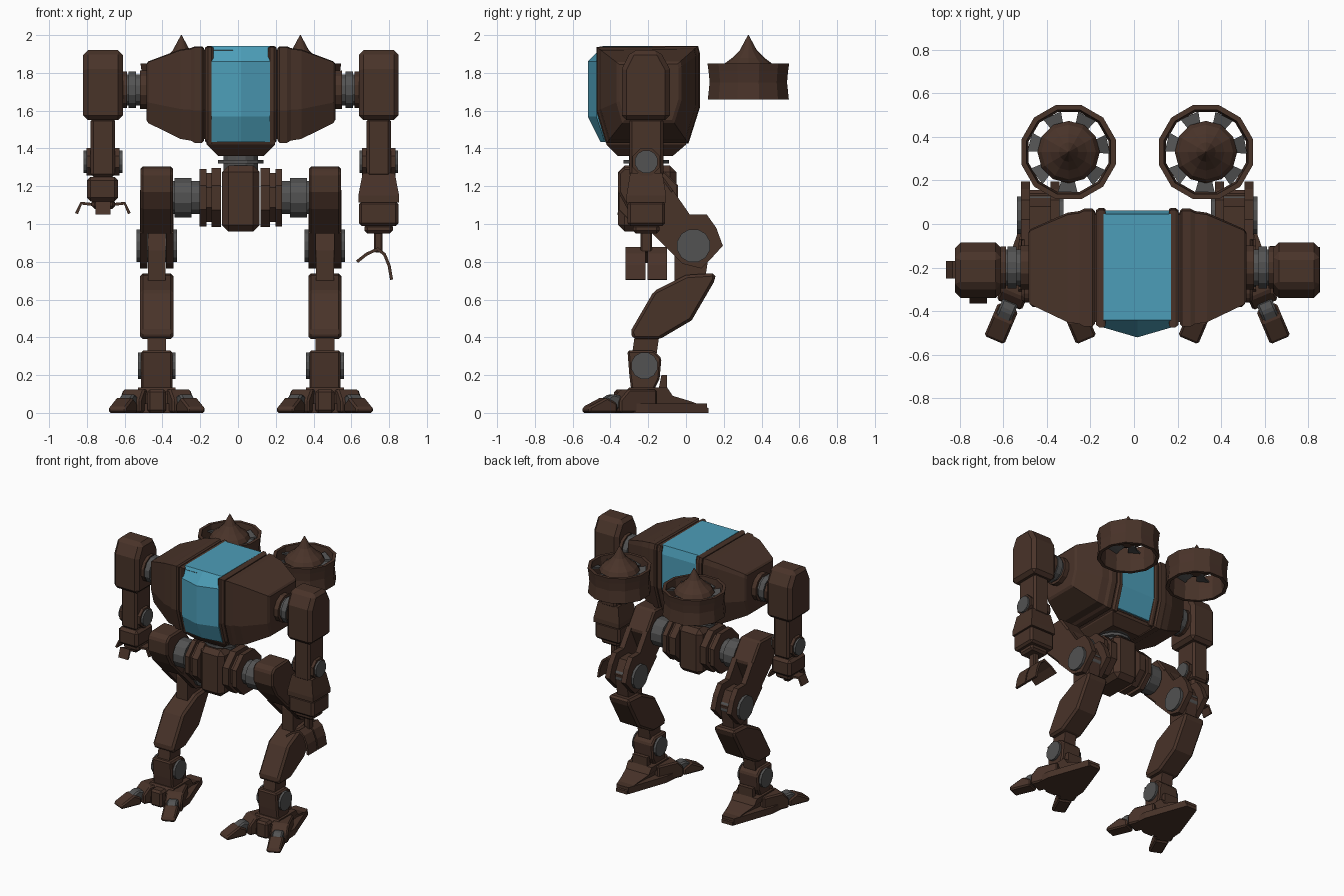
import bpy, bmesh, math
from mathutils import Matrix, Vector

if "Cube" in bpy.data.objects:
    bpy.data.objects.remove(bpy.data.objects["Cube"])

C = 0.015  # centre line of the body


def material(name, rgb):
    m = bpy.data.materials.new(name)
    m.diffuse_color = (*rgb, 1)
    m.use_nodes = True
    m.node_tree.nodes["Principled BSDF"].inputs["Base Color"].default_value = m.diffuse_color
    return m


BROWN = material("dark brown armour", (0.066, 0.033, 0.022))
GREY = material("joint grey", (0.085, 0.085, 0.085))
CYAN = material("canopy cyan", (0.073, 0.34, 0.48))


def finish(name, bm, mat, bevel=0):
    bmesh.ops.recalc_face_normals(bm, faces=bm.faces)
    me = bpy.data.meshes.new(name)
    bm.to_mesh(me)
    bm.free()
    me.materials.append(mat)
    ob = bpy.data.objects.new(name, me)
    bpy.context.collection.objects.link(ob)
    if bevel:
        b = ob.modifiers.new("chamfer", 'BEVEL')
        b.width, b.segments, b.limit_method = bevel, 1, 'ANGLE'
    return ob


def loft(name, rings, mat, bevel=0, closed=False):
    """Skin a list of equal rings of points; cap the ends unless closed."""
    bm = bmesh.new()
    vs = [[bm.verts.new(p) for p in r] for r in rings]
    n = len(vs[0])
    pairs = list(zip(vs, vs[1:])) + ([(vs[-1], vs[0])] if closed else [])
    for a, b in pairs:
        for i in range(n):
            bm.faces.new((a[i], a[(i + 1) % n], b[(i + 1) % n], b[i]))
    if not closed:
        bm.faces.new(vs[0])
        bm.faces.new(vs[-1])
    return finish(name, bm, mat, bevel)


def prism(name, pts, x, w, mat=BROWN, bevel=0):
    """Side profile (y, z) extruded to width w about x."""
    return loft(name, [[(x + e * w / 2, y, z) for y, z in pts] for e in (-1, 1)], mat, bevel)


def box(name, x0, x1, y0, y1, z0, z1, mat=BROWN, bevel=0.015):
    return prism(name, [(y0, z0), (y1, z0), (y1, z1), (y0, z1)], (x0 + x1) / 2, abs(x1 - x0), mat, bevel)


def disc(name, x, y, z, r, w, axis='X', mat=GREY, n=12):
    bm = bmesh.new()
    rot = Matrix.Rotation(math.pi / 2, 4, 'Y') if axis == 'X' else Matrix()
    spin = Matrix.Rotation(math.pi / n, 4, 'Z')
    bmesh.ops.create_cone(bm, cap_ends=True, segments=n, radius1=r, radius2=r, depth=w,
                          matrix=Matrix.Translation((x, y, z)) @ rot @ spin)
    return finish(name, bm, mat)


def strip(name, pts, y0, y1, t=0.016):
    """Bent plate following an (x, z) path between y0 and y1."""
    rings = []
    for i, p in enumerate(pts):
        d = Vector(pts[min(i + 1, len(pts) - 1)]) - Vector(pts[max(i - 1, 0)])
        nx, nz = -d.y / d.length * t / 2, d.x / d.length * t / 2
        rings.append([(p[0] + e * nx, y, p[1] + e * nz) for e, y in ((1, y0), (1, y1), (-1, y1), (-1, y0))])
    return loft(name, rings, BROWN)


# hull: one side profile reused for frames and pods
HULL = [(-0.48, 1.935), (0.05, 1.94), (0.06, 1.90), (0.06, 1.62), (0.0, 1.43), (-0.43, 1.43), (-0.48, 1.6)]


def hull(s, x):
    return [(x, -0.19 + (y + 0.2) * s, 1.72 + (z - 1.72) * s) for y, z in HULL]


def canopy_ring(dx, bulge):
    pts = [(-0.44, 1.943), (0.045, 1.943), (0.063, 1.88), (0.063, 1.62), (0.01, 1.46), (-0.2, 1.44),
           (-0.43 - bulge / 2, 1.435), (-0.475 - bulge, 1.57), (-0.475 - bulge, 1.86)]
    return [(C + dx, y, z) for y, z in pts]


loft("canopy", [canopy_ring(-0.155, 0), canopy_ring(0, 0.045), canopy_ring(0.155, 0)], CYAN)
loft("belly", [[(C + sx * w, y, z) for sx, y in ((-1, y0), (1, y0), (1, y1), (-1, y1))]
               for w, y0, y1, z in ((0.185, -0.43, 0.0, 1.445), (0.18, -0.42, 0.0, 1.42), (0.12, -0.36, -0.07, 1.36))], BROWN)
loft("hull_core", [hull(0.93, C - 0.21), hull(0.93, C + 0.21)], BROWN)

# waist and pelvis
disc("waist_upper", C, -0.21, 1.375, 0.12, 0.03, 'Z')
disc("waist_core", C, -0.21, 1.33, 0.095, 0.12, 'Z')
disc("waist_lower", C, -0.21, 1.33, 0.125, 0.02, 'Z')
box("pelvis", C - 0.1, C + 0.1, -0.36, -0.05, 0.96, 1.31, bevel=0.035)

FOOT = [(-0.33, 0.0), (-0.33, 0.10), (-0.30, 0.135), (-0.10, 0.135), (-0.07, 0.09), (0.03, 0.06), (0.12, 0.025), (0.12, 0.0)]
THIGH = [(-0.36, 1.27), (-0.33, 1.30), (-0.16, 1.305), (-0.06, 1.165), (-0.17, 0.94), (-0.31, 1.08), (-0.36, 1.17)]
CHEEK = [(-0.07, 1.18), (0.02, 1.05), (0.11, 1.05), (0.16, 0.98), (0.195, 0.885), (0.145, 0.83), (0.08, 0.765),
         (-0.02, 0.79), (-0.18, 0.95)]
SHIN = [(-0.17, 0.645), (0.0, 0.73), (0.155, 0.74), (0.155, 0.705), (0.03, 0.49), (-0.14, 0.39), (-0.28, 0.39), (-0.295, 0.43)]
ARM = [(-0.34, 1.55), (-0.085, 1.55), (-0.085, 1.82), (-0.14, 1.92), (-0.29, 1.92), (-0.34, 1.82)]

for s, side in ((-1, "left"), (1, "right")):
    def X(d):
        return C + s * d

    # hull frame and tapered shoulder pod
    loft(f"{side}_canopy_frame", [hull(k, X(d)) for k, d in ((0.99, 0.145), (1.015, 0.155), (1.015, 0.175), (0.97, 0.19))], BROWN)
    loft(f"{side}_pod", [hull(k, X(d)) for k, d in
                         ((0.96, 0.195), (1.0, 0.205), (1.0, 0.245), (0.96, 0.265), (0.93, 0.32), (0.64, 0.49), (0.58, 0.5))], BROWN)

    # shoulder joint
    disc(f"{side}_shoulder_axle", X(0.57), -0.2, 1.71, 0.085, 0.16)
    disc(f"{side}_shoulder_collar", X(0.515), -0.2, 1.71, 0.105, 0.04, mat=BROWN)
    disc(f"{side}_shoulder_ring", X(0.575), -0.2, 1.71, 0.1, 0.04)
    disc(f"{side}_shoulder_cap", X(0.615), -0.2, 1.71, 0.1, 0.025, mat=BROWN)

    # arm
    prism(f"{side}_upper_arm", ARM, X(0.73), 0.21, bevel=0.025)
    box(f"{side}_elbow_strut", X(0.665), X(0.795), -0.30, -0.12, 1.25, 1.56)
    disc(f"{side}_elbow_joint", X(0.73), -0.21, 1.33, 0.062, 0.205)
    disc(f"{side}_elbow_mount", X(0.73), -0.21, 1.33, 0.078, 0.175, mat=BROWN, n=8)

    # hip
    for d, w, r in ((0.13, 0.05, 0.17), (0.17, 0.03, 0.14), (0.2, 0.035, 0.165)):
        disc(f"{side}_hip_flange", X(d), -0.2, 1.14, r, w, mat=BROWN, n=8)
    disc(f"{side}_hip_axle", X(0.29), -0.2, 1.14, 0.09, 0.2)
    disc(f"{side}_hip_ring", X(0.305), -0.2, 1.14, 0.108, 0.09)

    # leg
    prism(f"{side}_thigh", THIGH, X(0.445), 0.17, bevel=0.012)
    for e in (-1, 1):
        prism(f"{side}_thigh_cheek", CHEEK, X(0.445 + e * 0.068), 0.04)
    disc(f"{side}_knee_joint", X(0.445), 0.04, 0.885, 0.09, 0.215)
    prism(f"{side}_knee_link", [(-0.03, 1.0), (0.08, 1.0), (0.13, 0.9), (0.1, 0.7), (-0.06, 0.68), (-0.06, 0.86)], X(0.445), 0.094)
    prism(f"{side}_shin", SHIN, X(0.445), 0.175, bevel=0.015)
    prism(f"{side}_ankle_neck", [(-0.27, 0.42), (-0.14, 0.42), (-0.16, 0.28), (-0.29, 0.28)], X(0.445), 0.1)
    prism(f"{side}_ankle", [(-0.31, 0.33), (-0.17, 0.33), (-0.13, 0.29), (-0.14, 0.18), (-0.17, 0.12), (-0.29, 0.12), (-0.3, 0.2)],
          X(0.445), 0.165, bevel=0.01)
    disc(f"{side}_ankle_joint", X(0.445), -0.22, 0.25, 0.072, 0.2)
    prism(f"{side}_heel_guard", [(-0.15, 0.1), (-0.1, 0.1), (-0.1, 0.2), (-0.13, 0.2)], X(0.445), 0.12)

    # foot: body narrowing to the heel, sole skirt and two splayed toes
    foot = prism(f"{side}_foot", FOOT, X(0.445), 0.2)
    for v in foot.data.vertices:
        if v.co.y > -0.08:
            v.co.x += (X(0.445) - v.co.x) * 0.55 * (v.co.y + 0.08) / 0.2
    box(f"{side}_foot_front", X(0.395), X(0.495), -0.38, -0.3, 0.0, 0.125)
    loft(f"{side}_sole", [[(X(0.445 + dx), y, z) for dx, y in ((-0.17, -0.33), (-0.16, -0.2), (-0.05, 0.11), (0.05, 0.11),
                                                              (0.16, -0.2), (0.17, -0.33), (0, -0.36))] for z in (0, 0.05)], BROWN)
    for e in (-1, 1):
        base = Vector((X(0.445 + e * 0.1), -0.27, 0))
        for name, prof, w, mat in (
                ("toe_root", [(0.1, 0), (0.1, 0.125), (-0.06, 0.125), (-0.11, 0.07), (-0.11, 0)], 0.125, BROWN),
                ("toe_knuckle", [(-0.09, 0.02), (-0.09, 0.09), (-0.14, 0.1), (-0.19, 0.07), (-0.19, 0.02)], 0.075, GREY),
                ("toe_tip", [(-0.12, 0), (-0.12, 0.05), (-0.18, 0.082), (-0.285, 0.03), (-0.285, 0)], 0.1, BROWN)):
            toe = prism(f"{side}_{name}", prof, 0, w, mat, 0.01)
            toe.location = base
            toe.rotation_euler.z = s * e * math.radians(23)

    # floating rotor: flared ring, pointed hub and seven blades
    cx, cy = X(0.315), 0.33
    rings = []
    for i in range(12):
        a = 2 * math.pi * (i + 0.5) / 12
        rings.append([(cx + r * math.cos(a), cy + r * math.sin(a), z) for r, z in
                      ((0.224, 1.85), (0.218, 1.81), (0.212, 1.75), (0.222, 1.66), (0.197, 1.66), (0.19, 1.75), (0.2, 1.85))])
    loft(f"{side}_rotor_ring", rings, BROWN, closed=True)
    loft(f"{side}_rotor_hub", [[(cx + r * math.cos(i * math.pi / 6), cy + r * math.sin(i * math.pi / 6), z) for i in range(12)]
                               for r, z in ((0.10, 1.80), (0.143, 1.82), (0.125, 1.85), (0.085, 1.88), (0.045, 1.92), (0.002, 2.0))], BROWN)
    for i in range(7):
        blade = loft(f"{side}_rotor_blade", [[(r, e * w, z + e * 0.01) for e, w in ((-1, h), (1, h))] +
                                            [(r, e * h, z + 0.012 + e * 0.01) for e in (1, -1)]
                                            for r, h, z in ((0.08, 0.03, 1.80), (0.14, 0.033, 1.80), (0.184, 0.045, 1.80))], GREY)
        blade.location = (cx, cy, 0)
        blade.rotation_euler.z = 2 * math.pi * i / 7 + 0.2

# right forearm with a hanging three-finger claw
loft("right_forearm", [[(0.745 + sx * w, -0.21 + sy * d, z) for sx, sy in ((-1, -1), (1, -1), (1, 1), (-1, 1))]
                       for w, d, z in ((0.085, 0.085, 1.27), (0.108, 0.105, 1.15), (0.108, 0.105, 1.115))], BROWN)
box("right_cuff", 0.64, 0.85, -0.31, -0.11, 0.99, 1.12)
box("right_cuff_lower", 0.67, 0.82, -0.28, -0.14, 0.95, 1.0)
box("claw_stem", 0.72, 0.765, -0.24, -0.18, 0.85, 0.96, bevel=0.008)
for y0, y1 in ((-0.32, -0.215), (-0.205, -0.1)):
    strip("claw_outer_finger", [(0.735, 0.87), (0.775, 0.84), (0.8, 0.78), (0.813, 0.705)], y0, y1)
strip("claw_inner_finger", [(0.745, 0.87), (0.68, 0.84), (0.63, 0.80)], -0.32, -0.1)

# left forearm with a short open gripper
box("left_forearm", -0.80, -0.635, -0.31, -0.11, 1.12, 1.25, bevel=0.02)
box("left_palm", -0.775, -0.65, -0.28, -0.14, 1.08, 1.13)
box("left_palm_tip", -0.74, -0.69, -0.24, -0.18, 1.05, 1.09, bevel=0.008)
strip("gripper_outer_finger", [(-0.74, 1.10), (-0.83, 1.11), (-0.855, 1.055)], -0.25, -0.17)
strip("gripper_inner_finger", [(-0.69, 1.10), (-0.60, 1.11), (-0.575, 1.055)], -0.25, -0.17)
prism("gripper_front_finger", [(-0.26, 1.09), (-0.34, 1.12), (-0.365, 1.05), (-0.35, 1.05), (-0.33, 1.10), (-0.26, 1.075)], -0.715, 0.08)
